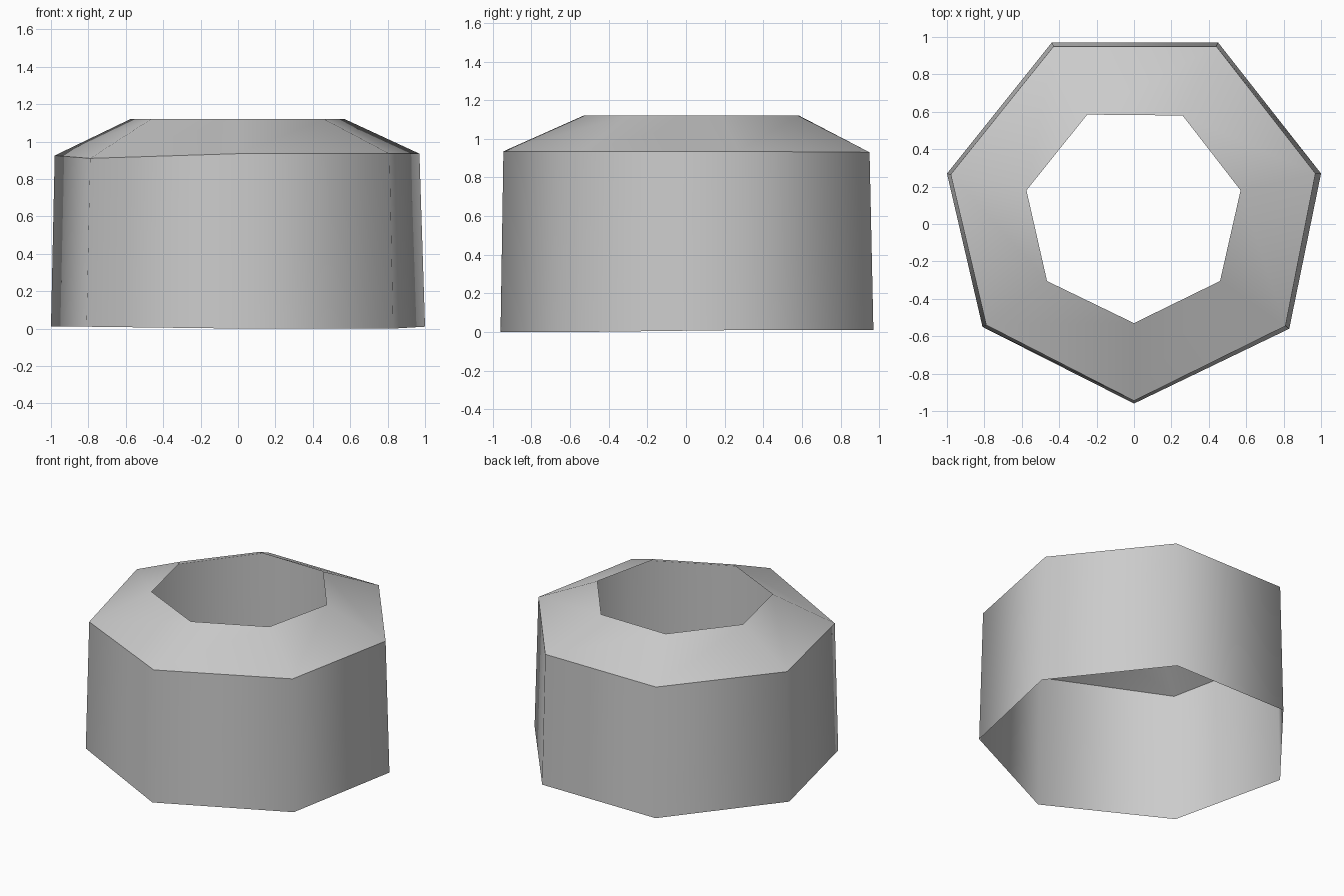
import bpy
import bmesh
import math

if "Cube" in bpy.data.objects:
    bpy.data.objects.remove(bpy.data.objects["Cube"])

# Slightly irregular seven-sided outlines, counter-clockwise from the front corner
base = [(0, -0.96, 0), (0.83, -0.56, 0), (1, 0.27, 0.01), (0.45, 0.97, 0.01),
        (-0.44, 0.97, 0.01), (-1, 0.27, 0.01), (-0.81, -0.55, 0.01)]
shoulder = [(0, -0.945, 0.935), (0.81, -0.545, 0.935), (0.97, 0.27, 0.935), (0.44, 0.95, 0.93),
            (-0.43, 0.95, 0.93), (-0.98, 0.265, 0.925), (-0.79, -0.54, 0.91)]
rim = [(0, -0.53, 1.12), (0.46, -0.305, 1.12), (0.57, 0.18, 1.12), (0.26, 0.58, 1.12),
       (-0.25, 0.585, 1.12), (-0.575, 0.18, 1.12), (-0.465, -0.305, 1.12)]

# Open shell: upright wall, then a sloping collar around the top opening
bm = bmesh.new()
rings = [[bm.verts.new(p) for p in ring] for ring in (base, shoulder, rim)]
for low, high in zip(rings, rings[1:]):
    for i in range(7):
        j = (i + 1) % 7
        bm.faces.new((low[i], low[j], high[j], high[i]))
mesh = bpy.data.meshes.new("open_shell")
bm.to_mesh(mesh)
bm.free()
shell = bpy.data.objects.new("open_shell", mesh)
bpy.context.collection.objects.link(shell)

# Plain grey
grey = bpy.data.materials.new("light_grey")
grey.diffuse_color = (0.6, 0.6, 0.6, 1)
grey.use_nodes = True
grey.node_tree.nodes["Principled BSDF"].inputs["Base Color"].default_value = grey.diffuse_color
mesh.materials.append(grey)

# Smooth around the sides, sharp where the wall meets the collar
bpy.context.view_layer.objects.active = shell
shell.select_set(True)
bpy.ops.object.shade_smooth_by_angle(angle=math.radians(58))
